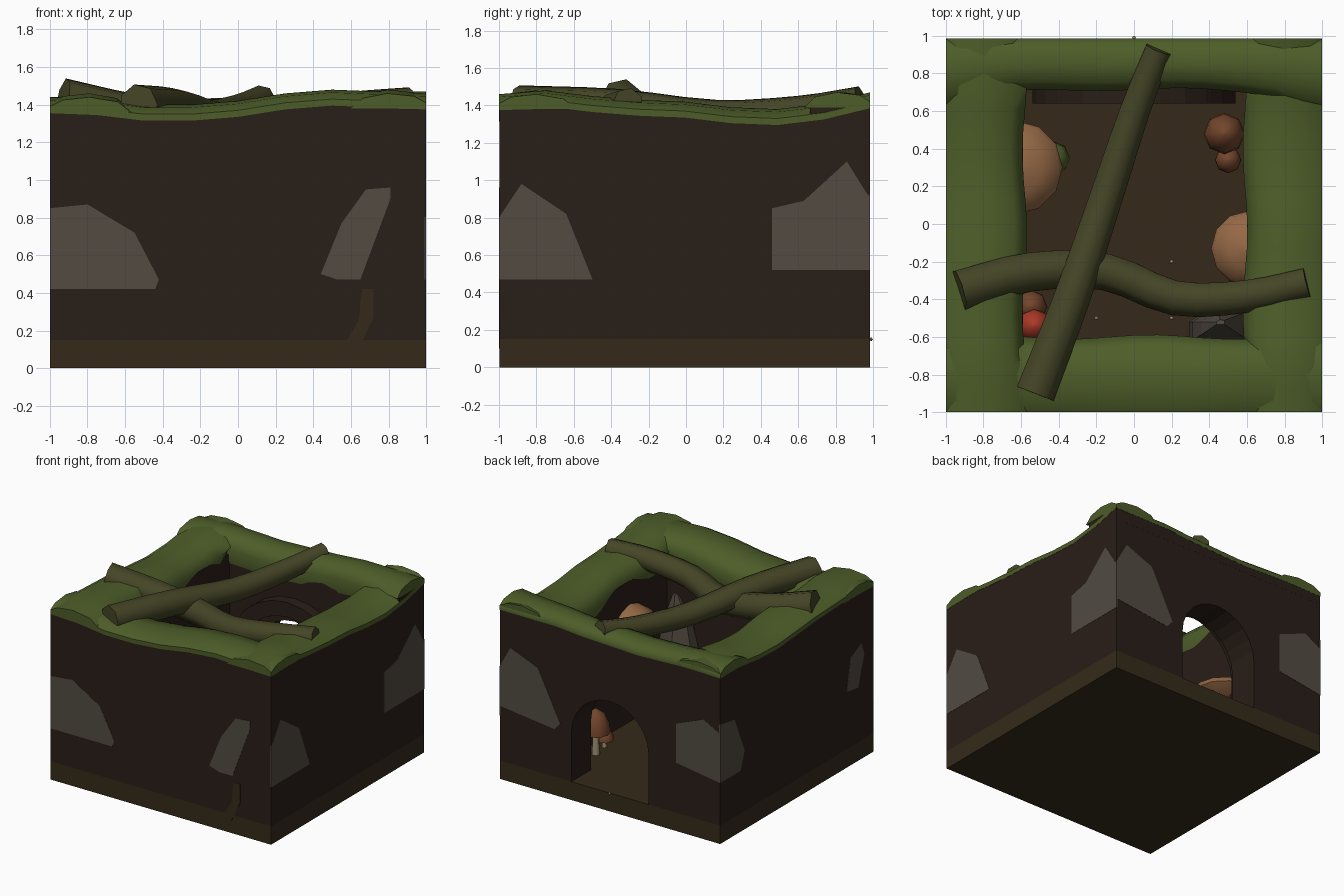
import bpy, bmesh, math
from math import sin, cos, pi
from mathutils import Vector

if "Cube" in bpy.data.objects:
    bpy.data.objects.remove(bpy.data.objects["Cube"])


def mat(name, rgb):
    m = bpy.data.materials.new(name)
    m.diffuse_color = (*rgb, 1)
    m.use_nodes = True
    m.node_tree.nodes["Principled BSDF"].inputs["Base Color"].default_value = m.diffuse_color
    return m


EARTH = mat("earth", (.022, .013, .009))
FLOOR = mat("floor_soil", (.035, .023, .010))
MOSS = mat("moss", (.075, .11, .022))
BARK = mat("bark", (.06, .06, .02))
STONE = mat("stone", (.085, .07, .055))
CAP = mat("brown_cap", (.17, .06, .025))
TAN = mat("tan_shelf", (.30, .14, .06))
RED = mat("red_cap", (.4, .04, .02))
STEM = mat("pale_stem", (.35, .28, .18))


def finish(name, bm, m, smooth=False):
    bmesh.ops.recalc_face_normals(bm, faces=bm.faces)
    me = bpy.data.meshes.new(name)
    bm.to_mesh(me)
    bm.free()
    me.materials.append(m)
    for p in me.polygons:
        p.use_smooth = smooth
    ob = bpy.data.objects.new(name, me)
    bpy.context.collection.objects.link(ob)
    if smooth:
        bpy.context.view_layer.objects.active = ob
        ob.select_set(True)
        bpy.ops.object.shade_smooth_by_angle(angle=math.radians(60))
        ob.select_set(False)
    return ob


def box(name, lo, hi, m):
    bm = bmesh.new()
    bmesh.ops.create_cube(bm, size=1)
    for v in bm.verts:
        v.co = [lo[i] + (v.co[i] + .5) * (hi[i] - lo[i]) for i in range(3)]
    return finish(name, bm, m)


def loft(name, rings, m, smooth=False):
    """Skin a list of closed rings and cap the two ends."""
    bm = bmesh.new()
    vs = [[bm.verts.new(p) for p in r] for r in rings]
    n = len(rings[0])
    for a, b in zip(vs, vs[1:]):
        for i in range(n):
            bm.faces.new((a[i], a[(i + 1) % n], b[(i + 1) % n], b[i]))
    bm.faces.new(vs[0])
    bm.faces.new(vs[-1])
    return finish(name, bm, m, smooth)


def revolve(name, c, prof, m, sides=8):
    return loft(name, [[(c[0] + r * cos(2 * pi * i / sides), c[1] + r * sin(2 * pi * i / sides), c[2] + z)
                        for i in range(sides)] for r, z in prof], m, True)


def branch(name, pts, r0, r1, sides=7):
    # smooth path through the points, then a tapered tube
    P = [Vector(p) for p in pts]
    P = [2 * P[0] - P[1]] + P + [2 * P[-1] - P[-2]]
    path = []
    for k in range(1, len(P) - 2):
        a, b, c, d = P[k - 1:k + 3]
        for j in range(3):
            t = j / 3
            path.append(.5 * (2 * b + (c - a) * t + (2 * a - 5 * b + 4 * c - d) * t * t
                              + (3 * b - a - 3 * c + d) * t ** 3))
    path.append(P[-2])
    rings = []
    for i, p in enumerate(path):
        t = (path[min(i + 1, len(path) - 1)] - path[max(i - 1, 0)]).normalized()
        u = t.cross(Vector((0, 0, 1))).normalized()
        w = u.cross(t)
        r = r0 + (r1 - r0) * i / (len(path) - 1)
        rings.append([p + r * (u * cos(2 * pi * k / sides) + w * sin(2 * pi * k / sides)) for k in range(sides)])
    return loft(name, rings, BARK, True)


# floor and the three plain walls
W, B = .998, .983
box("floor_slab", (-W, -W, 0), (W, B, .15), FLOOR)
box("front_wall", (-W, -W, .15), (W, -.61, 1.3), EARTH)
box("left_wall", (-W, -W, .15), (-.59, B, 1.3), EARTH)
box("right_wall", (.60, -W, .15), (W, B, 1.3), EARTH)

# back wall with arched doorway, and the raised rim around it inside
def arch(r, spring=.55, n=12):
    return [(r, .15)] + [(r * cos(pi * i / n), spring + r * sin(pi * i / n)) for i in range(n + 1)] + [(-r, .15)]


def arch_wall(name, outer, inner, y0, y1):
    bm = bmesh.new()
    grid = [[bm.verts.new((x, y, z)) for x, z in prof]
            for prof, y in ((outer, y0), (outer, y1), (inner, y1), (inner, y0))]
    for k in range(4):
        a, b = grid[k], grid[(k + 1) % 4]
        for i in range(len(a) - 1):
            bm.faces.new((a[i], a[i + 1], b[i + 1], b[i]))
    for e in (0, -1):
        bm.faces.new([g[e] for g in grid])
    return finish(name, bm, EARTH)


door = arch(.35)
outline = [(W, .15)] + [(W * max(-1, min(1, 1.5 * cos(pi * i / 12))), 1.3 if 0 < i < 12 else .6)
                        for i in range(13)] + [(-W, .15)]
outline[2], outline[-3] = (W, 1.3), (-W, 1.3)
arch_wall("back_wall", outline, door, .73, B)
arch_wall("door_rim", arch(.54), arch(.42), .64, .74)

# wavy wall crests, each with a strip of moss laid on top
def moss(name, place, heights, seed):
    rings, crest = [], []
    n = 2 * (len(heights) - 1)
    for i in range(n + 1):
        s = -1 + 2 * i / n
        h = heights[i // 2] if i % 2 == 0 else (heights[i // 2] + heights[i // 2 + 1]) / 2
        w = 1 + .03 * sin(i * .9 + seed)
        drop = .2 if abs(s) < .7 else .06      # hangs down only on the inside of the room
        sec = ((0, h - .065), (0, h - .03), (.16 * w, h + .005), (.5, h + .02), (.84 * w, h - .005),
               (w, h - min(.08, drop)), (.95 * w, h - drop), (.5, h - .06))
        rings.append([place(s, d, z) for d, z in sec])
        crest.append([place(s * .998, d, z) for d, z in ((.005, 1.29), (.005, h - .05), (.9, h - .05), (.9, 1.29))])
    loft(name + "_moss", rings, MOSS, True)
    loft(name + "_crest", crest, EARTH)


yy = lambda s: -.0075 + s * .9925
moss("front", lambda s, d, z: (s, -1 + .4 * d, z),
     (1.42, 1.41, 1.38, 1.38, 1.40, 1.44, 1.46, 1.45, 1.44), 0)
moss("back", lambda s, d, z: (s, .985 - (.27 + .09 * s ** 4) * d, z),
     (1.42, 1.43, 1.42, 1.41, 1.42, 1.43, 1.45, 1.45, 1.45), 2)
moss("right", lambda s, d, z: (1 - .41 * d, yy(s), z),
     (1.44, 1.46, 1.43, 1.41, 1.40, 1.37, 1.36, 1.39, 1.45), 4)
moss("left", lambda s, d, z: (-1 + .42 * d, yy(s), z),
     (1.42, 1.44, 1.43, 1.42, 1.40, 1.38, 1.39, 1.42, 1.42), 1)

# fallen branches across the opening
branch("long_branch", [(-.53, -.9, 1.40), (-.33, -.38, 1.39), (-.15, .15, 1.34), (.0, .6, 1.37),
                       (.13, .93, 1.43)], .11, .075)
branch("cross_branch", [(-.93, -.35, 1.43), (-.55, -.25, 1.35), (-.15, -.25, 1.30), (.22, -.39, 1.33),
                        (.6, -.38, 1.38), (.92, -.31, 1.41)], .115, .085)

# flat stones showing in the outer faces
SIDES = {"front": lambda u, z, d: (u, -1 + d, z), "back": lambda u, z, d: (u, .985 - d, z),
         "right": lambda u, z, d: (1 - d, u, z), "left": lambda u, z, d: (-1 + d, u, z)}


def stone(name, side, pts, m=STONE):
    loft(name, [[SIDES[side](u, z, d) for u, z in pts] for d in (0, .01)], m)


stone("front_left_stone", "front", [(-1, .42), (-.44, .42), (-.42, .47), (-.55, .72), (-.8, .87), (-1, .85)])
stone("front_right_stone", "front", [(.44, .5), (.53, .47), (.65, .47), (.81, .9), (.81, .96), (.68, .95), (.55, .77)])
stone("front_root", "front", [(.55, .1), (.64, .1), (.72, .27), (.72, .42), (.66, .42), (.64, .25)], FLOOR)
stone("right_front_stone", "right", [(-1, .47), (-.5, .47), (-.64, .82), (-.88, .98), (-1, .8)])
stone("right_back_stone", "right", [(.46, .52), (.985, .52), (.985, .9), (.86, 1.1), (.63, .89), (.46, .85)])
stone("back_right_stone", "back", [(1, .6), (.5, .54), (.45, .6), (.65, 1.0), (.9, 1.1), (1, .92)])
stone("back_left_stone", "back", [(-1, .5), (-.6, .56), (-.6, .88), (-.85, .98), (-1, .9)])
stone("left_back_stone", "left", [(.985, .5), (.72, .5), (.67, .65), (.8, .95), (.985, .98)])
stone("left_front_stone", "left", [(-.65, .62), (-.8, .6), (-.88, .85), (-.84, .95), (-.7, .88)])

# tall shard standing in the front right corner
loft("stone_shard", [[(.46 + x * k, -.52 + y * k, z) for x, y in
                      ((.15, -.1), (.13, .05), (-.02, .08), (-.15, .0), (-.15, -.1))]
                     for k, z in ((1.1, .14), (1, .6), (.7, .85), (.15, 1.08))], STONE)

# shelf fungi on the side walls
def shelf(name, c, r):
    revolve(name, c, [(.05, -.08), (.8 * r, -.03), (r, .0), (.95 * r, .04), (.55 * r, .09), (.02, .12)], TAN, 12)


shelf("left_shelf_fungus", (-.63, .3, .65), .25)
shelf("right_shelf_fungus", (.61, -.13, .99), .2)
revolve("moss_clump", (-.43, .35, .52), [(.03, -.08), (.09, 0), (.07, .06), (.02, .09)], MOSS)

# standing mushrooms on the floor
def mushroom(name, x, y, r, h, top, m):
    revolve(name + "_stem", (x, y, .14), [(.3 * r, 0), (.22 * r, h - .12)], STEM, 6)
    revolve(name + "_cap", (x, y, 0), [(.2 * r, h + .03), (r, h), (.95 * r, h + .35 * (top - h)),
                                       (.6 * r, h + .8 * (top - h)), (.1 * r, top)], m)


mushroom("tall_mushroom", .48, .48, .11, .33, .52, CAP)
mushroom("short_mushroom", .50, .34, .07, .21, .30, CAP)
mushroom("red_mushroom", -.53, -.54, .09, .32, .45, RED)
mushroom("corner_mushroom", -.55, -.44, .09, .24, .36, CAP)

# tiny pale pebbles
for i, (x, y) in enumerate(((0, .99), (.2, -.2), (-.2, -.5), (.2, -.5))):
    revolve(f"pebble_{i}", (x, y, .15), [(.003, -.01), (.01, 0), (.003, .01)], STEM, 6)
